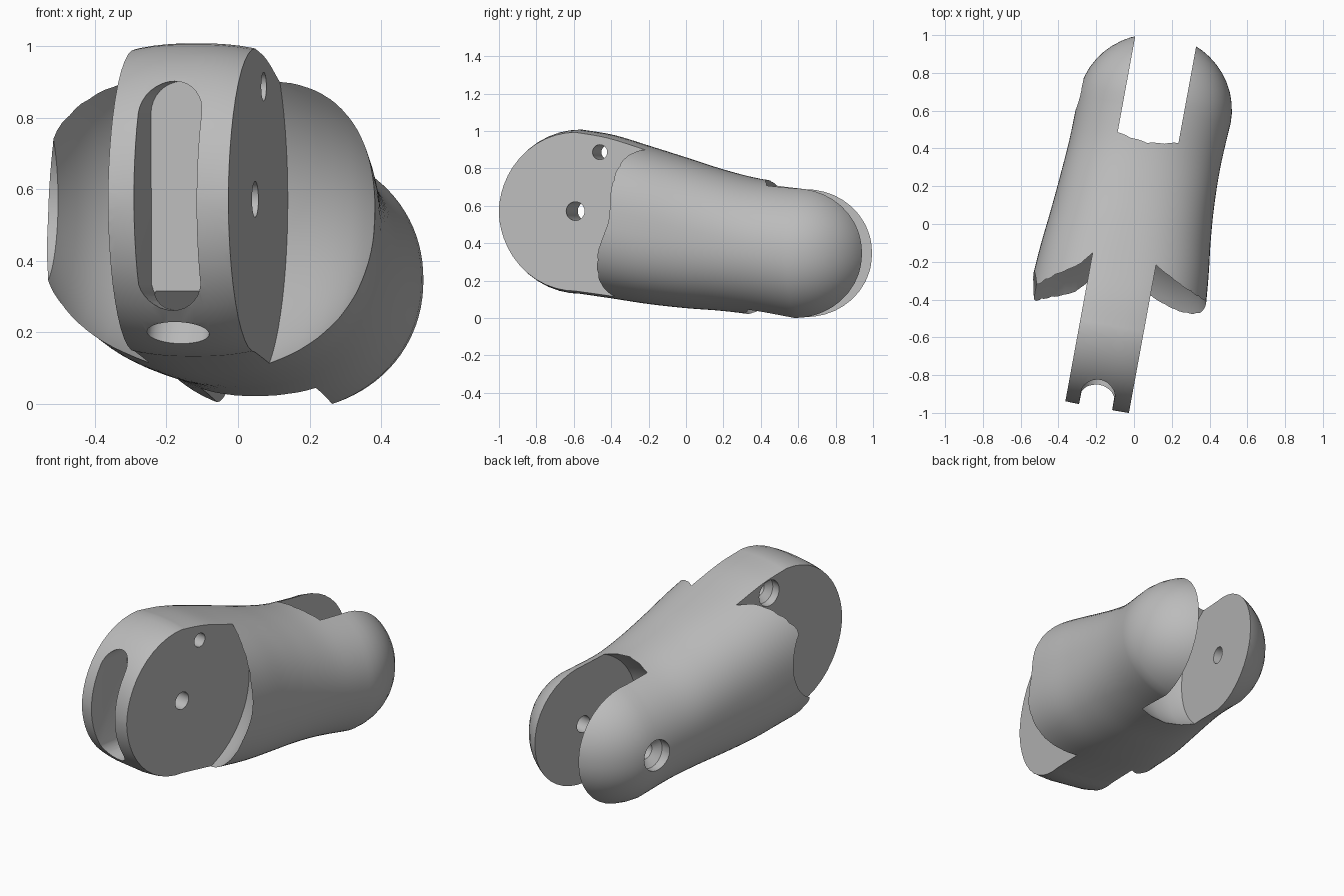
import bpy, bmesh, math
from mathutils import Matrix, Vector

cube = bpy.data.objects.get("Cube")
if cube:
    bpy.data.objects.remove(cube, do_unlink=True)

grey = bpy.data.materials.new("plain grey")
grey.use_nodes = True
colour = (0.5, 0.5, 0.5, 1)
grey.diffuse_color = colour
grey.node_tree.nodes["Principled BSDF"].inputs["Base Color"].default_value = colour


def loft(name, rings):
    """Skin a list of equal point rings and cap both ends."""
    bm = bmesh.new()
    loops = [[bm.verts.new(p) for p in ring] for ring in rings]
    n = len(loops[0])
    for a, b in zip(loops, loops[1:]):
        for i in range(n):
            j = (i + 1) % n
            bm.faces.new((a[i], a[j], b[j], b[i]))
    bm.faces.new(loops[0])
    bm.faces.new(loops[-1])
    bmesh.ops.recalc_face_normals(bm, faces=bm.faces)
    mesh = bpy.data.meshes.new(name)
    bm.to_mesh(mesh)
    bm.free()
    obj = bpy.data.objects.new(name, mesh)
    bpy.context.collection.objects.link(obj)
    obj.data.materials.append(grey)
    return obj


def lathe(name, y, z, profile, n=64):
    """Revolve (x, radius) pairs about an axis parallel to x."""
    ring = [2 * math.pi * i / n for i in range(n)]
    return loft(name, [[(x, y + r * math.cos(t), z + r * math.sin(t)) for t in ring]
                       for x, r in profile])


def box(name, lo, hi):
    rings = [[(x, lo[1], lo[2]), (x, hi[1], lo[2]), (x, hi[1], hi[2]), (x, lo[1], hi[2])]
             for x in (lo[0], hi[0])]
    return loft(name, rings)


# Body sections: y, centre x, centre z, half width, half height, squareness
stations = [(-0.573, -0.012, 0.572, 0.48, 0.439, 2.4), (-0.4, -0.012, 0.545, 0.468, 0.437, 2.4),
            (-0.2, -0.014, 0.5, 0.452, 0.422, 2.4), (0, -0.016, 0.458, 0.43, 0.402, 2.3),
            (0.2, -0.015, 0.419, 0.414, 0.378, 2.2), (0.4, -0.01, 0.382, 0.406, 0.366, 2.1),
            (0.62, -0.003, 0.35, 0.41, 0.371, 2.1)]


def smooth_sections(st, steps=5):
    """Catmull-Rom interpolation through the stations."""
    out = []
    for i in range(len(st) - 1):
        p = [Vector(st[max(0, min(len(st) - 1, i + k))]) for k in (-1, 0, 1, 2)]
        for s in range(steps):
            t = s / steps
            out.append(0.5 * (2 * p[1] + (p[2] - p[0]) * t
                              + (2 * p[0] - 5 * p[1] + 4 * p[2] - p[3]) * t ** 2
                              + (3 * p[1] - p[0] - 3 * p[2] + p[3]) * t ** 3))
    return out + [Vector(st[-1])]


turn = [2 * math.pi * i / 96 for i in range(96)]


def section(y, cx, cz, w, h, n):
    """One superellipse ring across the body."""
    def power(c):
        return math.copysign(abs(c) ** (2 / n), c)
    return [(cx + w * power(math.cos(t)), y, cz + h * power(math.sin(t))) for t in turn]


angles = [math.radians(a) for a in (7, 15, 23, 31, 39, 47, 55, 62, 69, 75, 80, 84, 87, 89)]
y0, cx0, z0, w0, h0, n0 = stations[0]
nose = [(y0 - 0.417 * math.sin(a), cx0, z0, w0 * math.cos(a) ** 0.4, h0 * math.cos(a), n0)
        for a in reversed(angles)]
y1, cx1, z1, w1, h1, n1 = stations[-1]
dome = [(y1 + 0.395 * math.sin(a), cx1, z1, w1 * math.cos(a), h1 * math.cos(a), n1)
        for a in angles]
body = loft("finger_segment",
            [section(*s) for s in nose + smooth_sections(stations) + dome])

# Shoulder pockets either side of the front tongue
cutters = []
pocket = [(0.24, 0.46), (0.3, 0.42), (0.36, 0.37), (0.41, 0.31), (0.45, 0.24), (0.6, 0.2)]
for side, inner in ((1, 0.154), (-1, 0.188)):
    profile = [(side * x, r) for x, r in [(inner, 0.505)] + pocket]
    cutters.append(lathe("pocket_cutter", y0, z0, profile))
    xs = sorted((side * inner, side * 0.7))
    cutters.append(box("front_cutter", (xs[0], -1.2, -0.2), (xs[1], y0, 1.2)))

# Rear fork slot with a crowned floor
cutters.append(lathe("fork_slot", 0.61, 0.35, [
    (-0.173, 0.39), (-0.1, 0.417), (-0.01, 0.43), (0.08, 0.417), (0.154, 0.39)], 96))

# Pivot, pin and countersunk screw holes
cutters.append(lathe("pivot_hole", y0, 0.575, [(-0.5, 0.05), (0.5, 0.05)], 32))
cutters.append(lathe("pin_hole", -0.44, 0.89,
                     [(-0.5, 0.075), (-0.14, 0.075), (-0.11, 0.04), (0.3, 0.04)], 32))
cutters.append(lathe("screw_hole", 0.62, 0.35,
                     [(-0.6, 0.09), (-0.355, 0.09), (-0.32, 0.048), (0.28, 0.048)], 32))

# Cord groove in the nose: an upright rounded slot
groove = []
for i in range(32):
    t = 2 * math.pi * i / 32
    mid = 0.815 if math.sin(t) >= 0 else 0.355
    groove.append((-0.025 + 0.09 * math.cos(t), mid + 0.09 * math.sin(t)))
cutters.append(loft("cord_groove", [[(x, y, z) for x, z in groove] for y in (-1.1, -0.72)]))

# Cord outlet under the nose, sloping up into the groove
lower, upper = Vector((-0.025, -0.94, 0.04)), Vector((-0.025, -0.7, 0.3))
along = (upper - lower).normalized()
across = along.cross(Vector((1, 0, 0)))
cutters.append(loft("cord_outlet", [
    [c + Vector((0.088 * math.cos(t), 0, 0)) + across * 0.055 * math.sin(t) for t in turn[::3]]
    for c in (lower, upper)]))

for cutter in cutters:
    cutter.hide_render = True
    mod = body.modifiers.new(cutter.name, "BOOLEAN")
    mod.operation = "DIFFERENCE"
    mod.solver = "EXACT"
    mod.object = cutter

# Bake the cuts and drop the cutters
bpy.context.view_layer.update()
graph = bpy.context.evaluated_depsgraph_get()
cut_mesh = bpy.data.meshes.new_from_object(body.evaluated_get(graph))
body.modifiers.clear()
body.data = cut_mesh
for cutter in cutters:
    bpy.data.objects.remove(cutter, do_unlink=True)

# Turn the part about z and rest it on the ground
cut_mesh.transform(Matrix.Rotation(math.radians(-10.4), 4, "Z"))
low = min(v.co.z for v in cut_mesh.vertices)
cut_mesh.transform(Matrix.Translation((0, 0, -low)))
cut_mesh.materials.clear()
cut_mesh.materials.append(grey)
for face in cut_mesh.polygons:
    face.material_index = 0

bpy.ops.object.select_all(action="DESELECT")
body.select_set(True)
bpy.context.view_layer.objects.active = body
bpy.ops.object.shade_smooth_by_angle(angle=math.radians(30))
